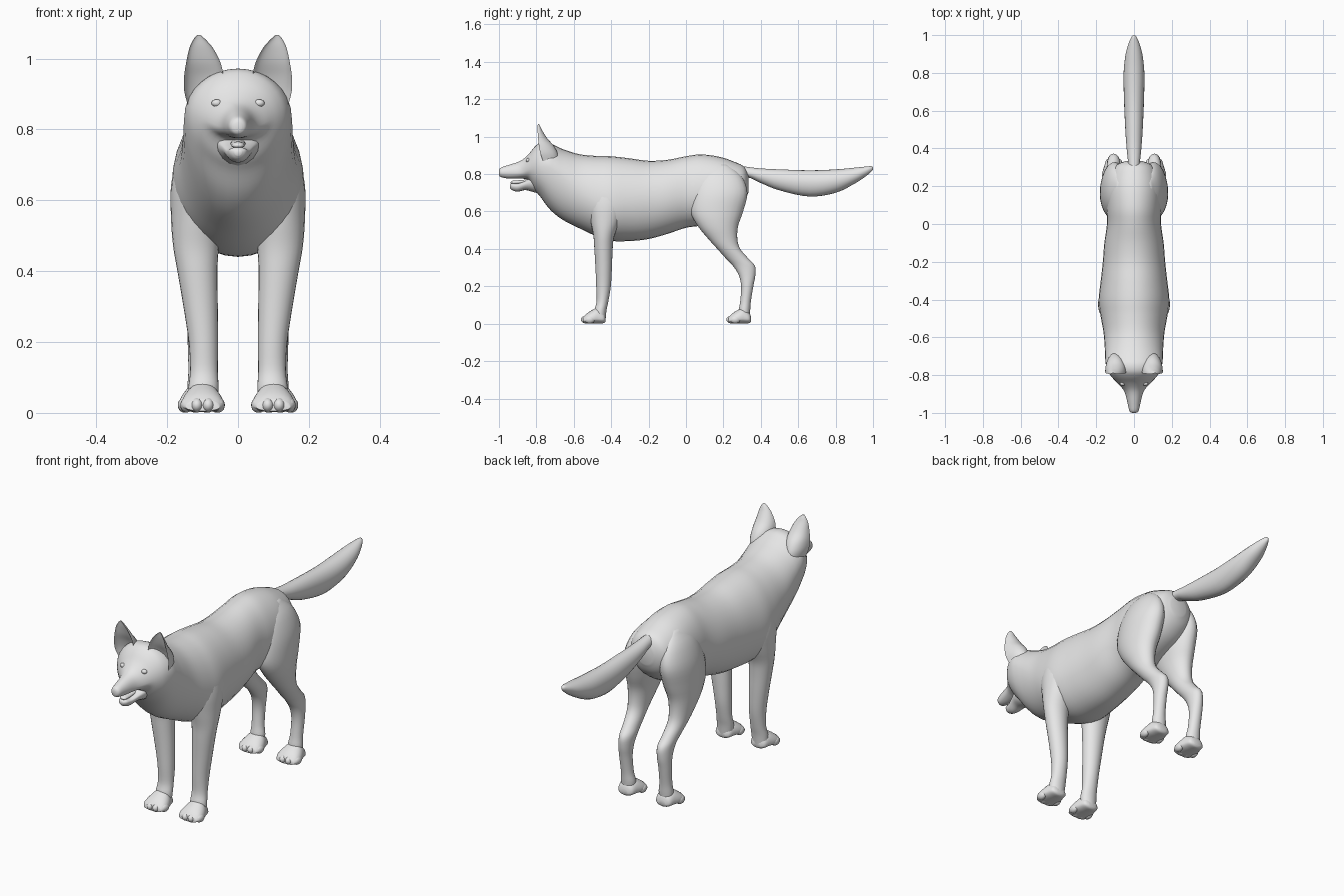
import bpy, bmesh, math
from mathutils import Vector
from mathutils.bvhtree import BVHTree

grey = bpy.data.materials.new("plain grey")
grey.diffuse_color = (0.8, 0.8, 0.8, 1)


def refine(stations, steps):
    """Smoothly interpolate the rows of a station list."""
    out = []
    n = len(stations)
    for i in range(n - 1):
        a, b = stations[max(i - 1, 0)], stations[i]
        c, d = stations[i + 1], stations[min(i + 2, n - 1)]
        for s in range(steps):
            t = s / steps
            out.append([q + 0.5 * t * (r - p + t * (2 * p - 5 * q + 4 * r - w
                        + t * (3 * (q - r) + w - p)))
                        for p, q, r, w in zip(a, b, c, d)])
    return out + [list(stations[-1])]


def finish(name, bm, mirror, angle=60):
    bmesh.ops.recalc_face_normals(bm, faces=bm.faces)
    mesh = bpy.data.meshes.new(name)
    bm.to_mesh(mesh)
    bm.free()
    mesh.materials.append(grey)
    ob = bpy.data.objects.new(name, mesh)
    bpy.context.collection.objects.link(ob)
    if mirror:
        ob.modifiers.new("mirror", 'MIRROR').use_mirror_merge = False
    bpy.ops.object.select_all(action='DESELECT')
    ob.select_set(True)
    bpy.context.view_layer.objects.active = ob
    bpy.ops.object.shade_smooth_by_angle(angle=math.radians(angle))
    return ob


def loft(name, stations, ring, mirror=False, steps=4, sides=24, angle=60):
    """Skin the ring drawn at every station and cap both ends."""
    bm = bmesh.new()
    rings = []
    for st in refine(stations, steps):
        rings.append([bm.verts.new(ring(st, 2 * math.pi * k / sides))
                      for k in range(sides)])
    for r0, r1 in zip(rings, rings[1:]):
        for k in range(sides):
            j = (k + 1) % sides
            bm.faces.new((r0[k], r0[j], r1[j], r1[k]))
    bm.faces.new(rings[0])
    bm.faces.new(rings[-1])
    return finish(name, bm, mirror, angle)


def length_ring(st, a, x=0.0):
    """Section across y: (y, top, bottom, half width, height of widest point)."""
    y, top, bot, hw, zc = st
    s = math.sin(a)
    return (x + hw * math.cos(a), y, zc + s * (top - zc if s > 0 else zc - bot))


def leg_ring(st, a):
    """Section across z: (z, inner x, outer x, front y, back y)."""
    z, x0, x1, y0, y1 = st
    return ((x0 + x1) / 2 + (x1 - x0) / 2 * math.cos(a),
            (y0 + y1) / 2 + (y1 - y0) / 2 * math.sin(a), z)


def ear_ring(st, a):
    """Crescent across z: (z, x, half width, front y, depth)."""
    z, x, hw, y, d = st
    s = math.sin(a)
    return (x + hw * math.cos(a), y + d * (s if s > 0 else -0.45 * s), z)


def ellipsoids(name, items, mirror):
    bm = bmesh.new()
    for c, r in items:
        made = bmesh.ops.create_uvsphere(bm, u_segments=16, v_segments=10, radius=1)
        for v in made["verts"]:
            v.co = Vector(c) + Vector(p * q for p, q in zip(v.co, r))
    return finish(name, bm, mirror)


# Muzzle, head, neck and torso in one skin
body = loft("body", [
    (-1.00, .820, .795, .010, .808),
    (-.99, .834, .784, .024, .808),
    (-.95, .848, .776, .034, .808),
    (-.90, .864, .775, .046, .808),
    (-.87, .880, .775, .062, .812),
    (-.84, .908, .765, .090, .825),
    (-.81, .945, .715, .118, .835),
    (-.78, .968, .680, .138, .840),
    (-.74, .970, .625, .150, .840),
    (-.70, .952, .585, .153, .815),
    (-.65, .930, .550, .155, .775),
    (-.57, .906, .510, .162, .710),
    (-.48, .897, .468, .178, .660),
    (-.40, .895, .443, .187, .640),
    (-.30, .884, .442, .176, .650),
    (-.20, .871, .453, .165, .660),
    (-.10, .876, .480, .157, .670),
    (.00, .895, .513, .143, .690),
    (.08, .905, .525, .145, .700),
    (.18, .892, .560, .145, .710),
    (.26, .865, .600, .125, .730),
    (.31, .840, .650, .095, .745),
    (.333, .800, .700, .045, .750)], length_ring, sides=32)

# Open lower jaw and tongue
loft("lower_jaw", [
    (-.942, .742, .726, .010, .736),
    (-.93, .750, .714, .024, .738),
    (-.90, .750, .706, .033, .738),
    (-.86, .764, .714, .046, .750),
    (-.82, .785, .705, .060, .760),
    (-.77, .790, .690, .060, .760)], length_ring, sides=16)
loft("tongue", [
    (-.938, .758, .750, .008, .754),
    (-.925, .765, .747, .018, .754),
    (-.88, .768, .748, .021, .758),
    (-.82, .775, .755, .021, .765)], length_ring, sides=12)

# Nose pad
ellipsoids("nose", [((0, -.982, .818), (.021, .017, .017))], False)

# Eyes, seated on the face surface
tree = BVHTree.FromPolygons([v.co for v in body.data.vertices],
                            [p.vertices for p in body.data.polygons])
hit = tree.ray_cast(Vector((.06, -2, .874)), Vector((0, 1, 0)))[0]
ellipsoids("eyes", [((.06, hit.y + .004, .874), (.015, .012, .011))], True)

# Ears, hollow at the front
loft("ears", [
    (.87, .098, .044, -.765, .085),
    (.91, .100, .052, -.778, .092),
    (.95, .097, .055, -.786, .080),
    (.99, .098, .048, -.791, .050),
    (1.03, .104, .033, -.793, .026),
    (1.055, .109, .016, -.793, .014),
    (1.067, .111, .004, -.792, .006)], ear_ring, mirror=True)

# Tail held straight back
loft("tail", [
    (.25, .850, .775, .030, .810),
    (.33, .838, .782, .032, .805),
    (.40, .830, .752, .039, .790),
    (.50, .825, .713, .046, .770),
    (.66, .820, .680, .053, .755),
    (.80, .825, .700, .055, .765),
    (.90, .834, .748, .044, .790),
    (.96, .840, .787, .027, .815),
    (.99, .842, .812, .013, .828),
    (1.00, .836, .824, .004, .830)], length_ring)

# Front legs with shoulders
loft("front_legs", [
    (.83, .07, .11, -.46, -.40),
    (.77, .05, .158, -.51, -.35),
    (.65, .04, .188, -.525, -.32),
    (.55, .045, .189, -.510, -.350),
    (.47, .054, .183, -.495, -.383),
    (.40, .058, .171, -.490, -.392),
    (.30, .057, .154, -.484, -.396),
    (.20, .056, .139, -.480, -.402),
    (.12, .057, .135, -.478, -.415),
    (.07, .055, .140, -.490, -.425),
    (.02, .060, .140, -.490, -.430)], leg_ring, mirror=True)

# Hind legs with thighs and hocks
loft("hind_legs", [
    (.85, .06, .09, .14, .22),
    (.79, .04, .140, .07, .295),
    (.70, .03, .173, .035, .328),
    (.60, .032, .181, .025, .305),
    (.52, .050, .178, .065, .278),
    (.45, .065, .167, .122, .275),
    (.40, .072, .158, .167, .290),
    (.35, .073, .148, .212, .332),
    (.31, .072, .143, .250, .368),
    (.26, .076, .142, .282, .371),
    (.20, .080, .142, .295, .360),
    (.12, .078, .140, .290, .347),
    (.07, .070, .143, .282, .343),
    (.02, .075, .140, .285, .338)], leg_ring, mirror=True)

# Paws: a low wedge with four toes
for name, x, y in (("front_paws", .100, 0), ("hind_paws", .107, .778)):
    loft(name, [
        (y - .430, .035, .012, .020, .020),
        (y - .440, .060, .003, .040, .024),
        (y - .470, .085, .002, .050, .026),
        (y - .500, .074, .002, .059, .024),
        (y - .530, .055, .002, .060, .020),
        (y - .550, .036, .005, .048, .016)],
        lambda st, a, x=x: length_ring(st, a, x), mirror=True)
    ellipsoids(name + "_toes",
               [((x + dx, y + dy, .022), (.018, .028, .021))
                for dx, dy in ((-.045, -.515), (-.016, -.534),
                               (.016, -.534), (.045, -.515))], True)
